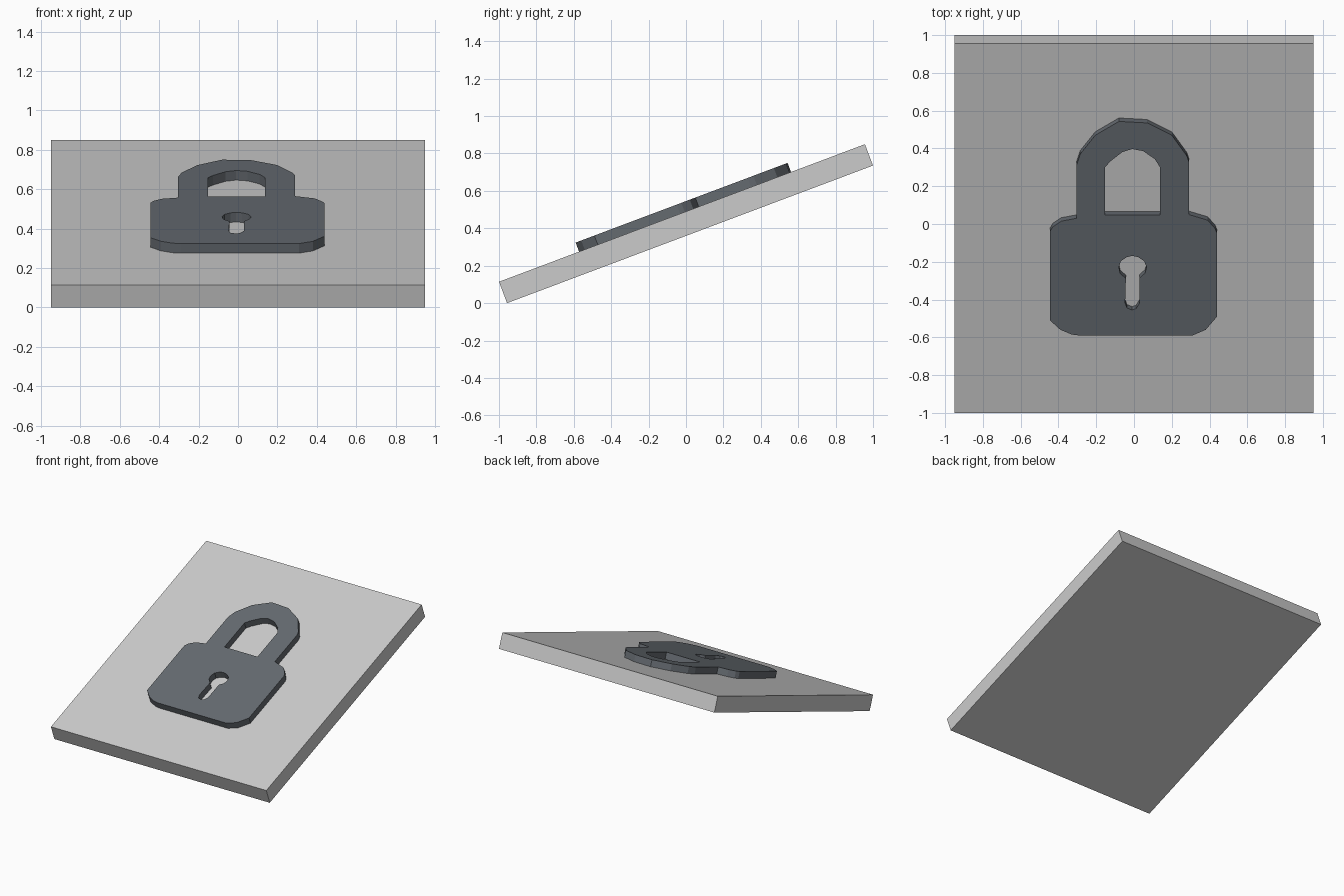
import bpy
from math import radians, cos, sin
from mathutils import Matrix

if "Cube" in bpy.data.objects:
    bpy.data.objects.remove(bpy.data.objects["Cube"])

TILT = radians(20.6)
LENGTH, WIDTH, THICK, RELIEF = 2.09, 1.90, 0.122, 0.052
HEIGHT = LENGTH * sin(TILT) + THICK * cos(TILT)
# Shared sloping frame, centred on the plate
FRAME = Matrix.Translation((0, 0, HEIGHT / 2)) @ Matrix.Rotation(TILT, 4, 'X')


def plan_to_slope(points):
    """Turn plan-view (x, y) points of the raised face into slope coordinates."""
    w = THICK / 2 + RELIEF
    return [(x, (y + w * sin(TILT)) / cos(TILT)) for x, y in points]


# Sloping plate
bpy.ops.mesh.primitive_cube_add(size=1)
plate = bpy.context.object
plate.name = "sloping_plate"
plate.data.transform(Matrix.Diagonal((WIDTH, LENGTH, THICK, 1)))
plate.matrix_world = FRAME

# Padlock outline: body, shoulders and shackle
outline = [
    (-0.29, -0.59), (0.31, -0.59), (0.38, -0.56), (0.44, -0.49),
    (0.44, -0.05), (0.43, -0.025), (0.39, 0.02), (0.29, 0.05),
    (0.29, 0.33), (0.28, 0.36), (0.20, 0.47), (0.07, 0.535),
    (-0.08, 0.543), (-0.205, 0.47), (-0.285, 0.37), (-0.305, 0.31),
    (-0.305, 0.03), (-0.385, 0.015), (-0.43, -0.015), (-0.445, -0.04),
    (-0.445, -0.51), (-0.39, -0.56), (-0.33, -0.585)]
# Opening inside the shackle
shackle_hole = [
    (-0.153, 0.048), (-0.153, 0.30), (-0.127, 0.33), (-0.063, 0.38),
    (-0.01, 0.397), (0.048, 0.386), (0.11, 0.344), (0.138, 0.30),
    (0.138, 0.048)]
# Keyhole: round top with a narrow slot
keyhole = [
    (-0.08, -0.228), (-0.069, -0.196), (-0.037, -0.175), (-0.01, -0.169),
    (0.021, -0.175), (0.053, -0.196), (0.067, -0.228), (0.058, -0.26),
    (0.03, -0.286), (0.03, -0.418), (0.011, -0.448), (-0.01, -0.455),
    (-0.037, -0.445), (-0.047, -0.418), (-0.043, -0.29), (-0.074, -0.26)]

# Padlock relief as a filled, extruded profile
curve = bpy.data.curves.new("padlock_profile", 'CURVE')
curve.dimensions = '2D'
curve.fill_mode = 'BOTH'
curve.extrude = RELIEF / 2
for loop in (outline, shackle_hole, keyhole):
    spline = curve.splines.new('POLY')
    spline.points.add(len(loop) - 1)
    for p, (x, v) in zip(spline.points, plan_to_slope(loop)):
        p.co = (x, v, 0, 1)
    spline.use_cyclic_u = True
padlock = bpy.data.objects.new("padlock_relief", curve)
bpy.context.collection.objects.link(padlock)
padlock.matrix_world = FRAME @ Matrix.Translation((0, 0, (THICK + RELIEF) / 2))

bpy.ops.object.select_all(action='DESELECT')
padlock.select_set(True)
bpy.context.view_layer.objects.active = padlock
bpy.ops.object.convert(target='MESH')
padlock = bpy.context.object
bpy.ops.object.shade_flat()

# Dark finish on the padlock
dark = bpy.data.materials.new("dark_grey")
dark.diffuse_color = (0.13, 0.145, 0.163, 1)
dark.use_nodes = True
dark.node_tree.nodes["Principled BSDF"].inputs["Base Color"].default_value = dark.diffuse_color
padlock.data.materials.clear()
padlock.data.materials.append(dark)
